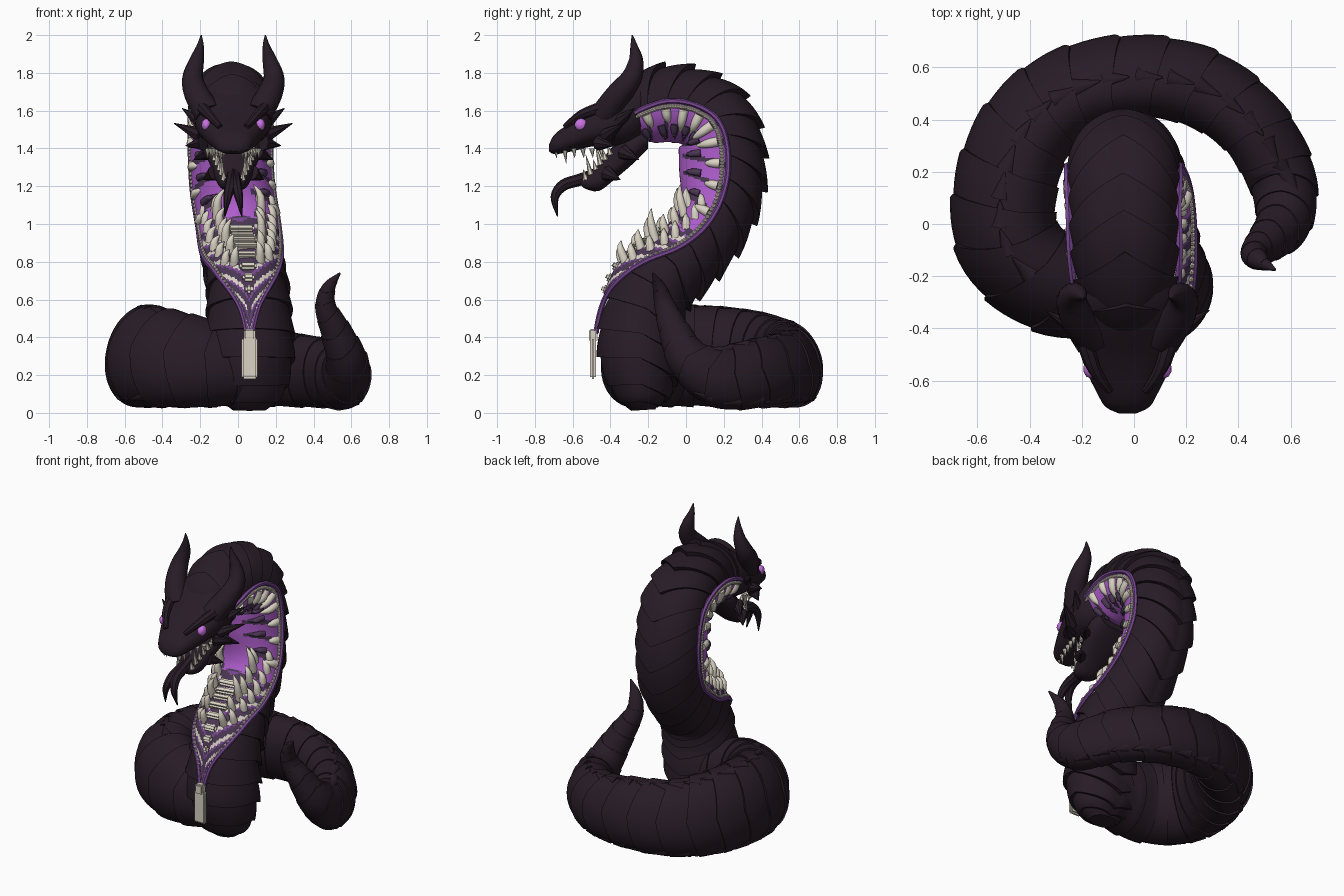
import bpy, bmesh, math, random
from mathutils import Vector as V, Matrix

if "Cube" in bpy.data.objects:
    bpy.data.objects.remove(bpy.data.objects["Cube"])

random.seed(4)
X, Z = V((1, 0, 0)), V((0, 0, 1))
HX = -0.025  # head centre line


def mat(name, r, g, b):
    m = bpy.data.materials.new(name)
    m.diffuse_color = (r, g, b, 1)
    m.use_nodes = True
    m.node_tree.nodes["Principled BSDF"].inputs["Base Color"].default_value = m.diffuse_color
    return m


DARK = mat("dark hide", 0.021, 0.0115, 0.020)
LINING = mat("bright purple lining", 0.42, 0.11, 0.60)
TRIM = mat("purple trim", 0.19, 0.065, 0.29)
FLESH = mat("dusky flesh", 0.070, 0.038, 0.088)
BONE = mat("bone", 0.70, 0.65, 0.55)
EYE = mat("glowing eye", 0.58, 0.17, 0.75)


def finish(name, bm, *mats, angle=35):
    bmesh.ops.recalc_face_normals(bm, faces=bm.faces)
    me = bpy.data.meshes.new(name)
    bm.to_mesh(me)
    bm.free()
    for m in mats:
        me.materials.append(m)
    ob = bpy.data.objects.new(name, me)
    bpy.context.collection.objects.link(ob)
    bpy.ops.object.select_all(action='DESELECT')
    ob.select_set(True)
    bpy.context.view_layer.objects.active = ob
    bpy.ops.object.shade_smooth_by_angle(angle=math.radians(angle))
    return ob


def skin(bm, rows, closed=False, cap=False, rule=None):
    """Join rows of points with quads."""
    vs = [[bm.verts.new(p) for p in r] for r in rows]
    n = len(rows[0])
    for i in range(len(vs) - 1):
        for j in range(n if closed else n - 1):
            k = (j + 1) % n
            f = bm.faces.new((vs[i][j], vs[i][k], vs[i + 1][k], vs[i + 1][j]))
            if rule:
                f.material_index = rule(i, j)
    if cap:
        bm.faces.new(vs[0])
        bm.faces.new(vs[-1])


def spline(ctrl, s):
    """Smooth interpolation of a control table at s."""
    n = len(ctrl) - 1
    s = min(max(s, 0), n)
    i = min(int(s), n - 1)
    u = s - i
    p = [ctrl[min(max(k, 0), n)] for k in (i - 1, i, i + 1, i + 2)]
    return [0.5 * (2 * b + (c - a) * u + (2 * a - 5 * b + 4 * c - d) * u * u
                   + (3 * b - a - 3 * c + d) * u ** 3) for a, b, c, d in zip(*p)]


def sweep(bm, ctrl, sides=10, steps=4):
    """Round tapered tube through (x, y, z, radius) points."""
    rows = []
    m = (len(ctrl) - 1) * steps
    for i in range(m + 1):
        q = spline(ctrl, i / steps)
        t = V(spline(ctrl, i / steps + .05)[:3]) - V(spline(ctrl, i / steps - .05)[:3])
        a = t.cross(X if abs(t.normalized().x) < .8 else Z).normalized()
        b = t.cross(a).normalized()
        rows.append([V(q[:3]) + q[3] * (a * math.cos(w) + b * math.sin(w))
                     for w in (2 * math.pi * k / sides for k in range(sides))])
    skin(bm, rows, True, True)


def spike(bm, p, d, length, r, sides=6):
    rot = d.to_track_quat('Z', 'Y').to_matrix().to_4x4()
    bmesh.ops.create_cone(bm, cap_ends=True, segments=sides, radius1=r, radius2=r * .06, depth=length,
                          matrix=Matrix.Translation(p + d.normalized() * length * .5) @ rot)


def tooth(bm, p, d, bend, length, r):
    """Curved tooth that bows towards bend."""
    d = d.normalized()
    sweep(bm, [(*p, r), (*(p + d * length * .5 + bend * length * .18), r * .75),
               (*(p + d * length), r * .08)], 7, 3)


def blob(bm, p, size, sub=2):
    bmesh.ops.create_icosphere(bm, subdivisions=sub, radius=1,
                               matrix=Matrix.Translation(p) @ Matrix.Diagonal((*size, 1)))


def body_point(ctrl, out_dir, s, a, shrink=0):
    """Point on a body surface; a = 0 is the belly, pi the spine."""
    x, y, z, rb, rf, w = spline(ctrl, s)
    c = V((x, y, z))
    t = (V(spline(ctrl, s + .05)[:3]) - V(spline(ctrl, s - .05)[:3])).normalized()
    o = out_dir(t, c)
    o = (o - t * o.dot(t)).normalized()
    r = rf if math.cos(a) > 0 else rb
    return c + (1 - shrink) * (o.cross(t) * w * math.sin(a) - o * r * math.cos(a))


def scaly_rows(ctrl, out_dir, count, amp, point, theta, sign, seg=48, sub=5):
    """Overlapping chevron bands; sign sets the way the points face."""
    rows, n = [], len(ctrl) - 1
    for k in range(count):
        for f in range(sub + 1):
            row, s = [], (k + f / sub) * n / count
            th = theta(s)
            for j in range(seg + (th is not None)):
                a = (th or 0) + (2 * math.pi - 2 * (th or 0)) * j / seg
                d = max(0, 1 - abs(a - math.pi) / (math.pi / 2))
                lift = (1 - f / sub) if sign < 0 else f / sub
                sh = min(s, n - s, 1) * point * d * sign
                row.append(body_point(ctrl, out_dir, s + sh, a, amp * (1 - lift) * (.6 + .4 * d)))
            rows.append(row)
    return rows


# Neck: x, y, z, spine radius, belly radius, half width
NECK = [(.06, -.23, .015, .07, .06, .09), (.06, -.235, .10, .18, .15, .19), (.06, -.24, .30, .22, .235, .245),
        (.06, -.22, .50, .22, .24, .235), (.05, -.15, .67, .22, .24, .225), (.02, -.01, .83, .23, .18, .22),
        (0, .13, 1.0, .225, .19, .215), (-.03, .21, 1.2, .225, .25, .215), (-.04, .22, 1.4, .215, .26, .215),
        (-.04, .17, 1.55, .215, .24, .215), (-.04, .05, 1.63, .21, .22, .21), (-.035, -.10, 1.65, .21, .22, .21),
        (-.03, -.25, 1.60, .20, .19, .195), (HX, -.37, 1.52, .14, .11, .15)]
OPEN = [(v,) for v in (0, 0, 0, .2, .85, 1.3, 1.52, 1.57, 1.57, 1.57, 1.57, 1.57, 1.57, 1.57)]
neck_out = lambda t, c: t.cross(X)
opening = lambda s: max(0, spline(OPEN, s)[0])
NP = lambda s, a: body_point(NECK, neck_out, s, a)
bm = bmesh.new()
skin(bm, scaly_rows(NECK, neck_out, 20, .15, .75, opening, -1), cap=True)
finish("neck_hide", bm, DARK)

# Open belly lining: purple above with flesh stripes, bony ribs on flesh below
S0, S1, NR, NC = 2.4, 12.9, 168, 32
rows = [[NP(S0 + (S1 - S0) * i / NR, opening(S0 + (S1 - S0) * i / NR) * (2 * j / NC - 1)) for j in range(NC + 1)]
        for i in range(NR + 1)]


def stripe(i, j):
    s, edge = S0 + (S1 - S0) * i / NR, abs(2 * (j + .5) / NC - 1)
    if s < 5.6 - .4 * edge:
        if edge > .86:
            return 3
        q = (s * 2.2 - edge * 1.4) % 1
        return 2 if edge > .25 and q < .3 else 3 if q > .82 else 1
    return 1 if edge > .25 and (s * 1.4 + edge * .7) % 1 < .28 else 0


bm = bmesh.new()
skin(bm, rows, rule=stripe)
finish("belly_lining", bm, LINING, FLESH, BONE, TRIM)

# Trim and small teeth along both edges of the opening
trim, beads, teeth, claws = (bmesh.new() for _ in range(4))
for side in (-1, 1):
    sweep(trim, [(*NP(s / 4, side * opening(s / 4)), .014) for s in range(10, 52)], 6, 2)
    for i in range(105):
        s = 2.7 + i * .097
        blob(beads, NP(s, side * opening(s) * .92), (.013, .013, .013), 1)
    # Large fangs on the lower belly, leaning to the middle
    for i in range(7):
        s = 3.9 + i * .34
        for u, ln in ((.42, .17 if i in (2, 5) else .11), (.74, .09)):
            p = NP(s + u * .3, side * opening(s) * u)
            n = (p - V(spline(NECK, s)[:3])).normalized()
            inward = V((spline(NECK, s)[0] - p.x, 0, 0)) * 3
            tooth(teeth, p - n * .015, n * .25 + Z * .75 + inward, n, ln * random.uniform(.9, 1.1), .027)
    # Ribs curling inward from the upper edges, with dark claws between
    for i in range(9):
        s = 6.1 + i * .72
        near = 1 if 2 < i < 7 else .75
        for bmx, ds, u, ln, r in ((teeth, 0, .88, .15 * near, .029), (claws, .36, .62, .12, .022)):
            a = side * opening(s + ds) * u
            p = NP(s + ds, a)
            n = (p - V(spline(NECK, s + ds)[:3])).normalized()
            d = (NP(s + ds, a * .45) - p).normalized() + n * .05
            tooth(bmx, p - n * .008, d, n, ln * random.uniform(.75, 1.1), r)
finish("opening_trim", trim, TRIM)
finish("edge_teeth", beads, BONE)
finish("rib_teeth", teeth, BONE, angle=60)
finish("inner_claws", claws, FLESH, angle=60)

# Breastbone plates
bm = bmesh.new()
for i in range(8):
    s = 3.4 + i * .25
    w = .02 + .05 * min(1, i / 4)
    q = (NP(s + .05, 0) - NP(s - .05, 0)).to_track_quat('Z', 'Y').to_matrix().to_4x4()
    bmesh.ops.create_cube(bm, size=1, matrix=Matrix.Translation(NP(s, 0)) @ q @ Matrix.Diagonal((w * 2, .04, .044, 1)))
bmesh.ops.bevel(bm, geom=bm.edges[:], offset=.012, segments=2, affect='EDGES')
finish("breastbone", bm, BONE)

# Coiled body and raised tail
COIL = [(.10, -.2, .2, .16, .16, .17), (-.08, -.24, .25, .2, .2, .23), (-.31, -.225, .28, .2, .2, .26),
        (-.475, -.08, .30, .205, .2, .275), (-.495, .13, .30, .2, .2, .275), (-.42, .35, .285, .185, .19, .265),
        (-.25, .5, .265, .175, .17, .245), (0, .56, .255, .165, .15, .23), (.25, .52, .23, .16, .15, .205),
        (.45, .38, .21, .145, .14, .19), (.56, .18, .19, .14, .13, .17), (.575, .02, .28, .115, .11, .12),
        (.52, -.06, .43, .085, .085, .085), (.465, -.11, .56, .058, .058, .058),
        (.48, -.14, .66, .038, .038, .038), (.54, -.175, .74, .005, .005, .005)]
coil_out = lambda t, c: V((c.x, c.y - .1, .12))
bm = bmesh.new()
skin(bm, scaly_rows(COIL, coil_out, 25, .07, .25, lambda s: None, 1), closed=True, cap=True)
finish("coiled_tail", bm, DARK)

# Ridge barbs lying back along the coil
bm = bmesh.new()
for i in range(18):
    s = 2.5 + i * .45
    for a in (math.pi * .62, math.pi * 1.38):
        p, q = body_point(COIL, coil_out, s, a), body_point(COIL, coil_out, s + .3, a)
        n = (p - V(spline(COIL, s)[:3])).normalized()
        spike(bm, p - n * .035, (q - p).normalized() + n * .35, .10, .04, 10)
finish("coil_barbs", bm, DARK)


# Head and jaw: lofts of y, top, bottom, half width
def loft(name, table):
    rows, n = [], len(table) - 1
    for i in range(n * 3 + 1):
        y, top, bot, w = spline(table, i / 3)
        row = []
        for k in range(24):
            a = 2 * math.pi * k / 24
            c, s = math.cos(a), math.sin(a)
            row.append(V((HX + w * math.copysign(abs(c) ** .8, c), y,
                          (top + bot) / 2 + (top - bot) / 2 * math.copysign(abs(s) ** .85, s))))
        rows.append(row)
    b = bmesh.new()
    skin(b, rows, True, True)
    finish(name, b, DARK)


loft("upper_head", [(-.17, 1.78, 1.52, .15), (-.28, 1.77, 1.42, .2), (-.4, 1.69, 1.41, .205), (-.5, 1.61, 1.41, .18),
                    (-.58, 1.555, 1.39, .15), (-.65, 1.51, 1.375, .115), (-.7, 1.47, 1.37, .085),
                    (-.725, 1.42, 1.385, .035)])
loft("lower_jaw", [(-.2, 1.5, 1.4, .12), (-.28, 1.49, 1.32, .15), (-.38, 1.42, 1.235, .12), (-.46, 1.32, 1.175, .09),
                   (-.53, 1.255, 1.185, .065), (-.56, 1.24, 1.21, .03)])

horns, spikes, fangs, eyes, tongue = (bmesh.new() for _ in range(5))
for m in (-1, 1):
    h = lambda x, y, z: V((HX + m * x, y, z))
    # Horns and brow ridges
    sweep(horns, [(*h(.13, -.43, 1.58), .075), (*h(.19, -.36, 1.68), .068), (*h(.215, -.29, 1.77), .056),
                  (*h(.195, -.265, 1.86), .04), (*h(.175, -.275, 1.94), .02), (*h(.17, -.285, 2.0), .003)], 12)
    sweep(spikes, [(*h(.07, -.64, 1.515), .015), (*h(.13, -.55, 1.58), .026), (*h(.17, -.43, 1.62), .035)], 8)
    # Cheek spikes
    for x, y, z, d, ln in ((.17, -.42, 1.47, (.8, .5, .35), .18), (.17, -.36, 1.54, (.7, .6, .5), .15),
                           (.16, -.46, 1.43, (.6, .5, -.1), .12), (.13, -.33, 1.38, (.6, .6, -.3), .12),
                           (.10, -.42, 1.27, (.5, .6, -.3), .10)):
        spike(spikes, h(x, y, z), V((d[0] * m, d[1], d[2])), ln, .042, 8)
    blob(eyes, h(.143, -.555, 1.525), (.026, .036, .034))
    # Upper and lower fangs
    for i in range(6):
        u = i / 5
        spike(fangs, h(.05 + .085 * u, -.69 + .24 * u, 1.40), V((0, .1, -1)), .08 if i == 1 else .05, .015)
        spike(fangs, h(.05 + .06 * u, -.53 + .13 * u, 1.235 + .13 * u), V((0, -.25, 1)),
              .11 if i in (1, 3) else .055, .016)
    # Forked tongue
    sweep(tongue, [(*h(.0, -.42, 1.28), .035), (*h(.008, -.56, 1.235), .032), (*h(.015, -.65, 1.205), .03),
                   (*h(.03, -.695, 1.14), .022), (*h(.045, -.68, 1.04), .003)], 8)
finish("horns", horns, DARK)
finish("head_spikes", spikes, DARK)
finish("fangs", fangs, BONE)
finish("eyes", eyes, EYE)
finish("tongue", tongue, DARK)

# Zip slider with its pull tab
bm = bmesh.new()
for z, sx, sy, sz in ((.29, .085, .03, .22), (.41, .06, .045, .07)):
    bmesh.ops.create_cube(bm, size=1, matrix=Matrix.Translation((.062, -.492, z)) @ Matrix.Diagonal((sx, sy, sz, 1)))
bmesh.ops.bevel(bm, geom=bm.edges[:], offset=.009, segments=2, affect='EDGES')
finish("zip_pull", bm, BONE)
